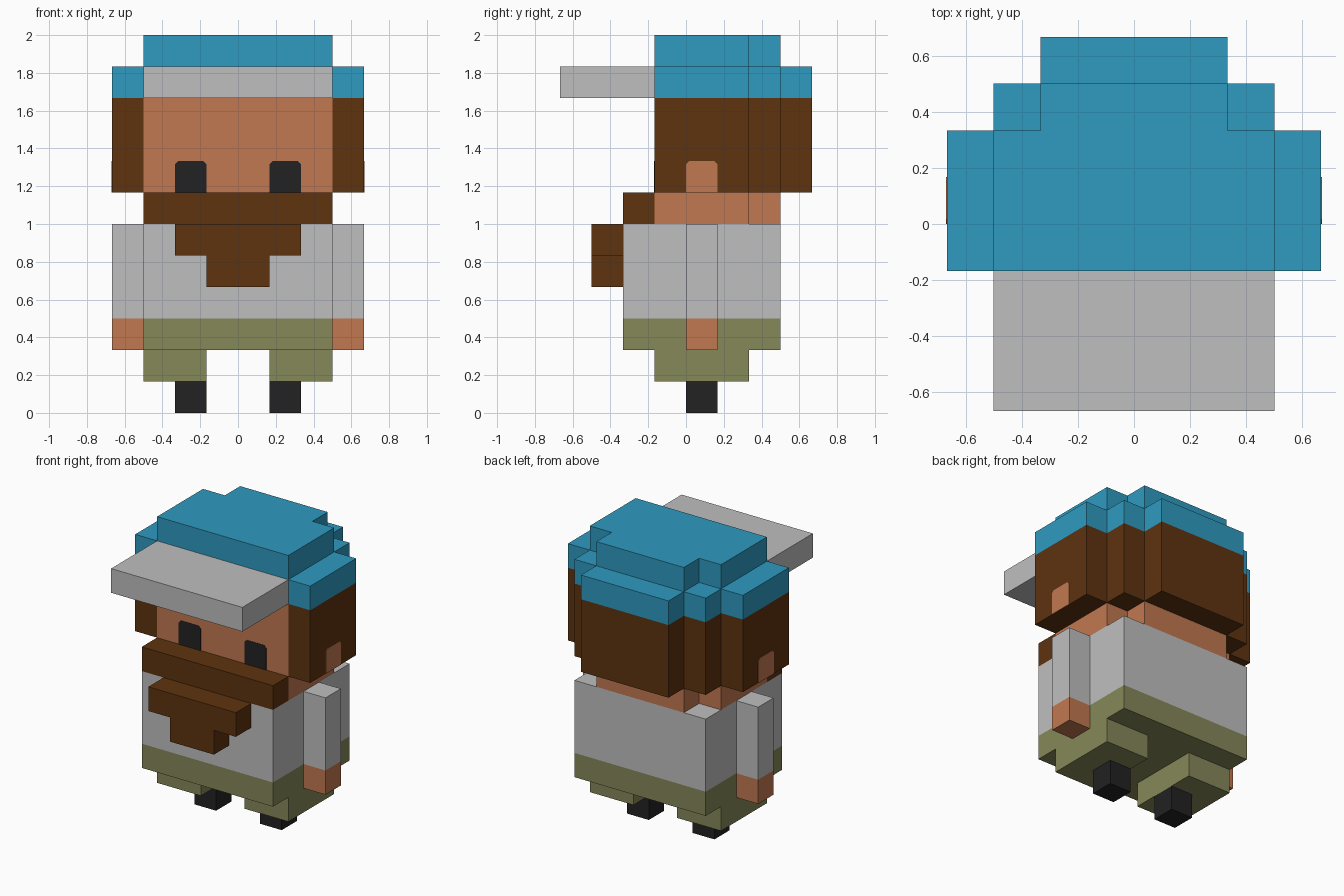
import bpy
import bmesh

cube = bpy.data.objects.get("Cube")
if cube:
    bpy.data.objects.remove(cube, do_unlink=True)

U = 1 / 6  # one block of the grid


def linear(c):
    c /= 255
    return c / 12.92 if c <= 0.04045 else ((c + 0.055) / 1.055) ** 2.4


def material(name, rgb):
    colour = (*[linear(c) for c in rgb], 1)
    m = bpy.data.materials.new(name)
    m.use_nodes = True
    m.diffuse_color = colour
    bsdf = m.node_tree.nodes["Principled BSDF"]
    bsdf.inputs["Base Color"].default_value = colour
    bsdf.inputs["Roughness"].default_value = 0.9
    return m


BLUE = material("cap blue", (46, 155, 192))
GREY = material("light grey", (191, 191, 191))
SKIN = material("skin", (192, 120, 80))
BROWN = material("hair brown", (94, 51, 15))
OLIVE = material("olive", (134, 136, 89))
BLACK = material("near black", (34, 34, 34))


def prism(name, outline, start, end, mat, axis="z"):
    """Extrude a 2D outline (in blocks) along an axis from start to end."""
    place = {"x": lambda a, b, d: (d, a, b),
             "y": lambda a, b, d: (a, d, b),
             "z": lambda a, b, d: (a, b, d)}[axis]
    bm = bmesh.new()
    rings = [[bm.verts.new([c * U for c in place(a, b, d)]) for a, b in outline]
             for d in (start, end)]
    n = len(outline)
    for ring in rings:
        bm.faces.new(ring)
    for i in range(n):
        j = (i + 1) % n
        bm.faces.new((rings[0][i], rings[0][j], rings[1][j], rings[1][i]))
    bmesh.ops.recalc_face_normals(bm, faces=bm.faces)
    mesh = bpy.data.meshes.new(name)
    bm.to_mesh(mesh)
    bm.free()
    mesh.materials.append(mat)
    obj = bpy.data.objects.new(name, mesh)
    bpy.context.collection.objects.link(obj)
    return obj


def box(name, x, y, z, mat):
    return prism(name, [(x[0], y[0]), (x[1], y[0]), (x[1], y[1]), (x[0], y[1])],
                 z[0], z[1], mat)


def pair(name, x, y, z, mat):
    box("left_" + name, x, y, z, mat)
    box("right_" + name, (-x[1], -x[0]), y, z, mat)


def stepped(half):
    """Mirror a half outline across x = 0."""
    return half + [(-x, y) for x, y in reversed(half)]


# Body and limbs
box("shirt", (-3, 3), (-2, 3), (3, 6), GREY)
box("trousers", (-3, 3), (-2, 3), (2, 3), OLIVE)
pair("trouser_leg", (1, 3), (-1, 2), (1, 2), OLIVE)
pair("foot", (1, 2), (0, 1), (0, 1), BLACK)
pair("sleeve", (3, 4), (0, 1), (3, 6), GREY)
pair("hand", (3, 4), (0, 1), (2, 3), SKIN)

# Head with notched back corners, and cap following the same plan
skull = stepped([(3, -1), (3, 2), (2, 2), (2, 3)])
prism("head", skull, 6, 10, SKIN)
prism("cap_band", stepped([(4, -1), (4, 2), (3, 2), (3, 3), (2, 3), (2, 4)]),
      10, 11, BLUE)
prism("cap_crown", skull, 11, 12, BLUE)
box("cap_brim", (-3, 3), (-4, -1), (10, 11), GREY)

# Hair wrapped round the sides and back
pair("side_hair", (3, 4), (-1, 2), (7, 10), BROWN)
pair("corner_hair", (2, 3), (2, 3), (7, 10), BROWN)
box("back_hair", (-2, 2), (3, 4), (7, 10), BROWN)

# Beard
box("beard_top", (-3, 3), (-2, -1), (6, 7), BROWN)
prism("beard_front", stepped([(1, 4), (1, 5), (2, 5), (2, 6)]),
      -3, -2, BROWN, "y")

# Eyes and ears: thin plates with clipped top corners
T, C = 0.015, 0.1


def plate_outline(a):
    return [(a, 7), (a + 1, 7), (a + 1, 8 - C), (a + 1 - C, 8),
            (a + C, 8), (a, 8 - C)]


for side, sign, a in (("left", 1, 1), ("right", -1, -2)):
    prism(side + "_eye", plate_outline(a), -1 - T, -1, BLACK, "y")
    prism(side + "_ear", plate_outline(0), sign * 4, sign * (4 + T), SKIN, "x")
